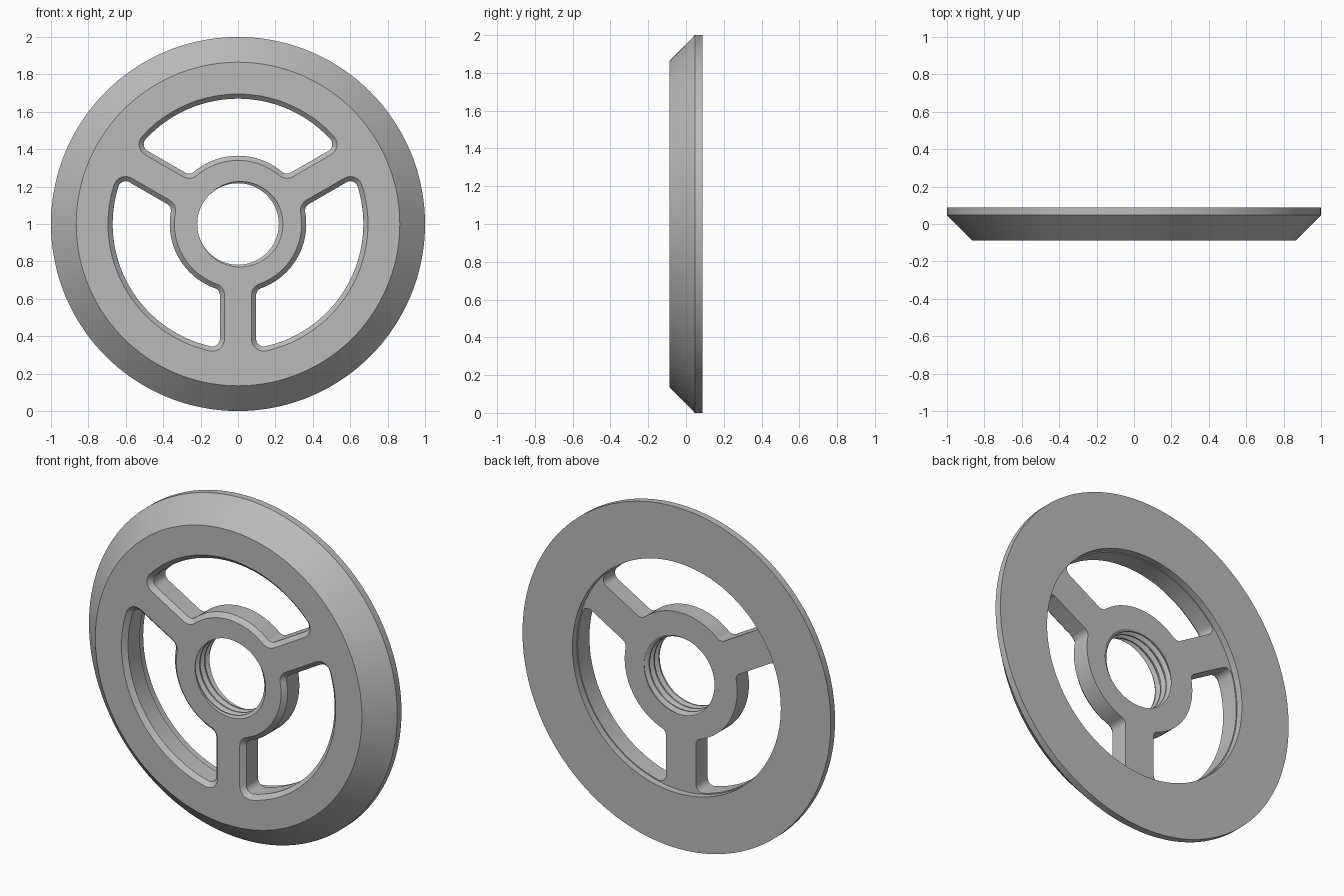
import bpy, bmesh
from math import sin, cos, asin, pi, radians, degrees
from mathutils import Matrix, Vector

default = bpy.data.objects.get("Cube")
if default:
    bpy.data.objects.remove(default, do_unlink=True)

FRONT, STEP, BACK = -0.087, 0.047, 0.087
CENTRE = Vector((0, 0, 1))

grey = bpy.data.materials.new("plain_grey")
grey.use_nodes = True
colour = (0.5, 0.5, 0.5, 1)
grey.diffuse_color = colour
grey.node_tree.nodes["Principled BSDF"].inputs["Base Color"].default_value = colour


def to_object(bm, name):
    bmesh.ops.remove_doubles(bm, verts=bm.verts, dist=1e-5)
    bmesh.ops.recalc_face_normals(bm, faces=bm.faces)
    mesh = bpy.data.meshes.new(name)
    bm.to_mesh(mesh)
    bm.free()
    mesh.materials.append(grey)
    ob = bpy.data.objects.new(name, mesh)
    ob.location = CENTRE
    bpy.context.collection.objects.link(ob)
    return ob


# Wheel blank: bevelled rim with a shallow recess at the back
def make_blank():
    profile = [(0, FRONT), (0.865, FRONT), (1, STEP), (1, BACK),
               (0.676, BACK), (0.676, STEP), (0, STEP)]
    bm = bmesh.new()
    vs = [bm.verts.new((r, y, 0)) for r, y in profile]
    es = [bm.edges.new(pair) for pair in zip(vs, vs[1:])]
    bmesh.ops.spin(bm, geom=vs + es, cent=(0, 0, 0), axis=(0, 1, 0),
                   angle=2 * pi, steps=144, use_duplicate=False)
    return to_object(bm, "wheel")


# Window outline: rounded ring sector between two spokes
CORNER, CHAMFER = 0.04, 0.025
CORE_OUT, CORE_IN, CORE_SIDE = 0.67 - CORNER, 0.365 + CORNER, 0.097 + CORNER


def window_outline(e):
    a = 30 + degrees(asin(CORE_SIDE / CORE_OUT))
    b = 30 + degrees(asin(CORE_SIDE / CORE_IN))
    # centre radius, centre angle, arc radius, start, end, steps
    arcs = [(0, 0, CORE_OUT + e, a, 180 - a, 40),
            (CORE_OUT, 180 - a, e, 180 - a, 240, 8),
            (CORE_IN, 180 - b, e, 240, 360 - b, 8),
            (0, 0, CORE_IN - e, 180 - b, b, 28),
            (CORE_IN, b, e, 180 + b, 300, 8),
            (CORE_OUT, a, e, 300, 360 + a, 8)]
    points = []
    for cr, ca, r, start, end, n in arcs:
        ca = radians(ca)
        for i in range(n + 1):
            t = radians(start + (end - start) * i / n)
            p = Vector((cr * cos(ca) + r * cos(t), 0, cr * sin(ca) + r * sin(t)))
            if not points or (p - points[-1]).length > 1e-5:
                points.append(p)
    if (points[0] - points[-1]).length < 1e-5:
        points.pop()
    return points


def make_window(angle):
    extra = 0.02
    levels = [(FRONT - extra, CORNER + CHAMFER + extra),
              (FRONT + CHAMFER, CORNER), (0.2, CORNER)]
    bm = bmesh.new()
    rings = [[bm.verts.new(p + Vector((0, y, 0))) for p in window_outline(e)]
             for y, e in levels]
    for low, high in zip(rings, rings[1:]):
        n = len(low)
        for i in range(n):
            j = (i + 1) % n
            bm.faces.new((low[i], low[j], high[j], high[i]))
    bm.faces.new(rings[0])
    bm.faces.new(rings[-1])
    bmesh.ops.rotate(bm, verts=bm.verts, cent=(0, 0, 0),
                     matrix=Matrix.Rotation(angle, 3, 'Y'))
    return to_object(bm, "window_cutter")


# Threaded bore: helical plug, cut right through the hub
def make_thread():
    pitch, n, turns = 0.045, 72, 9
    wave = [(0, 0.218), (0.2, 0.218), (0.5, 0.24), (0.65, 0.24)]
    m = len(wave)
    bm = bmesh.new()
    cols = []
    for j in range(n):
        t = 2 * pi * j / n
        col = []
        for k in range(turns * m + 1):
            phase, r = wave[k % m]
            y = (k // m + phase + j / n - turns / 2) * pitch
            col.append(bm.verts.new((r * cos(t), y, r * sin(t))))
        cols.append(col)
    for j in range(n):
        shift = m if j == n - 1 else 0
        here, after = cols[j], cols[(j + 1) % n]
        for k in range(turns * m - shift):
            bm.faces.new((here[k], here[k + 1], after[k + 1 + shift], after[k + shift]))
    ends = {s: bm.verts.new((0, s * 0.3, 0)) for s in (-1, 1)}
    for edge in [e for e in bm.edges if e.is_boundary]:
        v, w = edge.verts
        bm.faces.new((v, w, ends[1 if v.co.y > 0 else -1]))
    return to_object(bm, "bore_cutter")


wheel = make_blank()
cutters = [make_window(i * 2 * pi / 3) for i in range(3)] + [make_thread()]

bpy.ops.object.select_all(action='DESELECT')
wheel.select_set(True)
bpy.context.view_layer.objects.active = wheel
for cutter in cutters:
    cutter.hide_render = True
    mod = wheel.modifiers.new("cut", 'BOOLEAN')
    mod.operation = 'DIFFERENCE'
    mod.solver = 'EXACT'
    mod.object = cutter
    bpy.ops.object.modifier_apply(modifier=mod.name)
    bpy.data.objects.remove(cutter, do_unlink=True)

bpy.ops.object.shade_smooth_by_angle(angle=radians(25))
